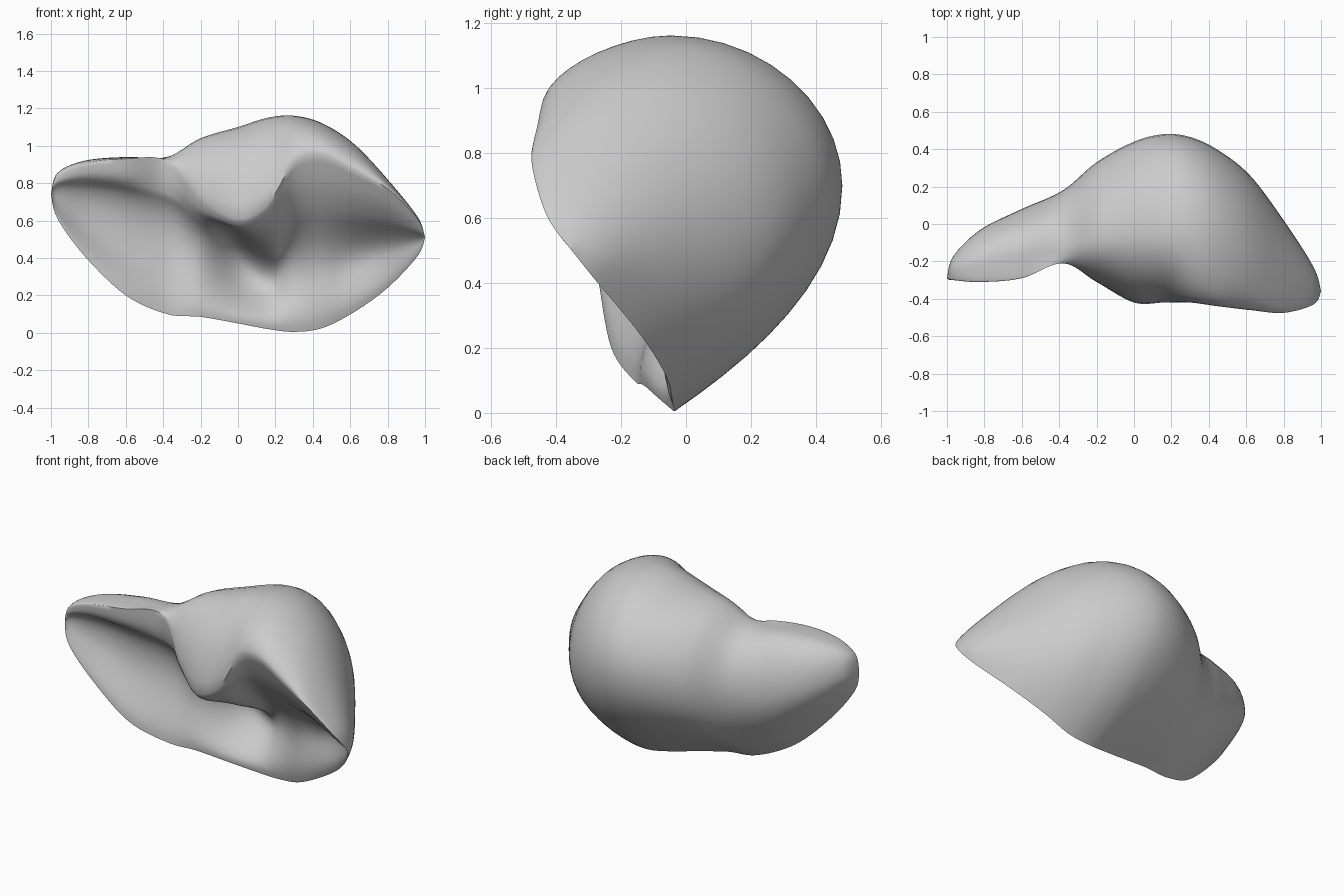
import bpy
import bmesh
import math
from mathutils import Vector

cube = bpy.data.objects.get("Cube")
if cube:
    bpy.data.objects.remove(cube)

SPANS = 7      # rings between two stations
STEPS = 10     # points along each arc of the outer wall
INNER = 24     # points across the hollow front

# Stations from one tip to the other, and four rails given as (y, z) at each
STATIONS = [-1, -.965, -.82, -.6, -.38, -.2, 0, .16, .3, .45, .62, .8, .96, 1]
TIPS = ((-.29, .74), (-.36, .51))
BOTTOM_RIM = [(-.3, .61), (-.27, .41), (-.23, .2), (-.16, .1), (-.13, .085), (-.09, .05),
              (-.055, .02), (-.035, .005), (-.04, .025), (-.06, .11), (-.14, .24), (-.28, .41)]
BACK = [(-.17, .74), (-.03, .68), (.08, .61), (.18, .61), (.33, .65), (.44, .69),
        (.48, .7), (.465, .69), (.395, .66), (.26, .6), (.02, .54), (-.23, .5)]
RIDGE = [(-.25, .855), (-.2, .92), (-.15, .94), (-.12, .94), (-.08, 1.04), (-.05, 1.1),
         (-.05, 1.15), (-.05, 1.16), (-.08, 1.12), (-.16, 1.01), (-.28, .82), (-.37, .62)]
LIP = [(-.3, .84), (-.31, .905), (-.29, .93), (-.21, .92), (-.31, .72), (-.42, .61),
       (-.42, .69), (-.42, .91), (-.44, .95), (-.46, .87), (-.475, .77), (-.43, .61)]
# How far the front sinks towards the wall: deepest under the tongue
HOLLOW = [.3, .35, .42, .42, .32, .25, .48, .45, .3, .22, .32, .42, .35, .3]


def rail(pairs):
    full = [TIPS[0]] + pairs + [TIPS[1]]
    return [Vector((x, y, z)) for x, (y, z) in zip(STATIONS, full)]


def spline(points, s):
    """Smooth curve through the points, s counted in stations."""
    i = min(int(s), len(points) - 2)
    t = s - i
    a, b = points[i], points[i + 1]
    before = points[i - 1] if i else a
    after = points[i + 2] if i + 2 < len(points) else b
    ta, tb = (b - before) * .5, (after - a) * .5
    h = t * t * (3 - 2 * t)
    return a * (1 - h) + b * h + ta * (t * (1 - t) ** 2) - tb * (t * t * (1 - t))


def bezier(a, b, c, d):
    out = []
    for k in range(STEPS):
        t = k / STEPS
        u = 1 - t
        out.append(a * u ** 3 + b * (3 * u * u * t) + c * (3 * u * t * t) + d * t ** 3)
    return out


def up(amount):
    return Vector((0, 0, amount))


def along(amount):
    return Vector((0, amount, 0))


def outer_wall(bottom, back, top, lip):
    """Arc from the lower rim round the back and over the top to the lip."""
    rise = back - bottom
    wall = bezier(bottom, bottom + along(rise.y * .5) + up(rise.z * .25),
                  back - up(rise.z * .43), back)
    wall += bezier(back, back + up((top.z - back.z) * .55),
                   top + along((back.y - top.y) * .55), top)
    wall += bezier(top, top + along((lip.y - top.y) * .55),
                   lip + up((top.z - lip.z) * .5), lip)
    return wall + [lip]


def hollow_front(wall, depth):
    """Return from lip to lower rim, sunk part of the way towards the wall."""
    points = []
    for k in range(1, INNER):
        t = 1 - k / INNER
        f = t * (len(wall) - 1)
        i = int(f)
        behind = wall[i].lerp(wall[i + 1], f - i)
        chord = wall[0].lerp(wall[-1], t)
        # The wing is scooped upwards, the bulb straight back
        lift = min(1, max(0, .4 - 2 * chord.x))
        sink = behind - chord
        sink.z *= lift
        points.append(chord + sink * (depth * math.sin(math.pi * t)))
    return points


# Closed section rings
rails = [rail(r) for r in (BOTTOM_RIM, BACK, RIDGE, LIP)]
rings = []
for n in range((len(STATIONS) - 1) * SPANS + 1):
    s = n / SPANS
    wall = outer_wall(*[spline(r, s) for r in rails])
    rings.append(wall + hollow_front(wall, spline(HOLLOW, s)))

# Skin the rings into one shell
bm = bmesh.new()
loops = [[bm.verts.new(p) for p in ring] for ring in rings]
for a, b in zip(loops, loops[1:]):
    for k in range(len(a)):
        j = (k + 1) % len(a)
        bm.faces.new((a[k], a[j], b[j], b[k]))
bmesh.ops.remove_doubles(bm, verts=bm.verts, dist=.0005)
bmesh.ops.recalc_face_normals(bm, faces=bm.faces)
mesh = bpy.data.meshes.new("hollow_shell")
bm.to_mesh(mesh)
bm.free()
shell = bpy.data.objects.new("hollow_shell", mesh)
bpy.context.collection.objects.link(shell)

# Plain grey surface
grey = bpy.data.materials.new("light grey")
grey.use_nodes = True
colour = (.6, .6, .6, 1)
grey.diffuse_color = colour
grey.node_tree.nodes["Principled BSDF"].inputs["Base Color"].default_value = colour
mesh.materials.append(grey)

bpy.ops.object.select_all(action='DESELECT')
shell.select_set(True)
bpy.context.view_layer.objects.active = shell
bpy.ops.object.shade_smooth_by_angle(angle=math.radians(50))
